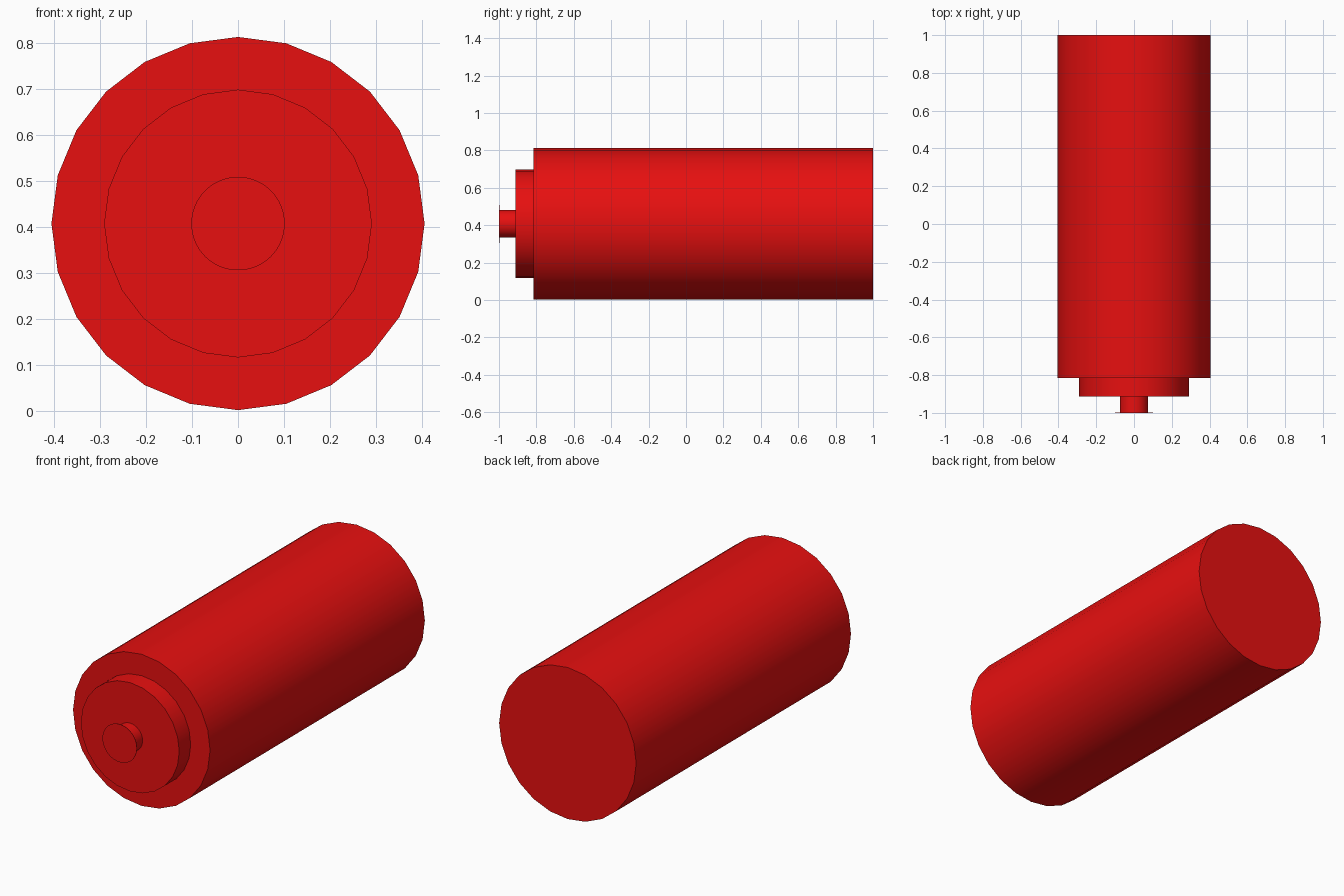
import bpy
import math

if "Cube" in bpy.data.objects:
    bpy.data.objects.remove(bpy.data.objects["Cube"])

CENTRE_Z = 0.4075

red = bpy.data.materials.new("red")
red.diffuse_color = (0.8, 0.005, 0.005, 1)
red.use_nodes = True
red.node_tree.nodes["Principled BSDF"].inputs["Base Color"].default_value = red.diffuse_color


def cylinder(name, radius, y0, y1, sides):
    """Capped cylinder along y with smooth sides and sharp rims."""
    bpy.ops.mesh.primitive_cylinder_add(
        vertices=sides, radius=radius, depth=y1 - y0,
        location=(0, (y0 + y1) / 2, CENTRE_Z), rotation=(math.pi / 2, 0, 0))
    obj = bpy.context.object
    obj.name = name
    obj.data.materials.append(red)
    bpy.ops.object.transform_apply(location=True, rotation=True, scale=True)
    bpy.ops.object.shade_smooth_by_angle(angle=math.radians(30))
    return obj


# Main body and stepped collar
cylinder("body", 0.4055, -0.815, 1.0, 24)
cylinder("collar", 0.291, -0.912, -0.815, 24)
# Pin with a thin flange at the tip
cylinder("pin", 0.074, -0.998, -0.912, 64)
cylinder("pin_flange", 0.1015, -1.0, -0.998, 64)
